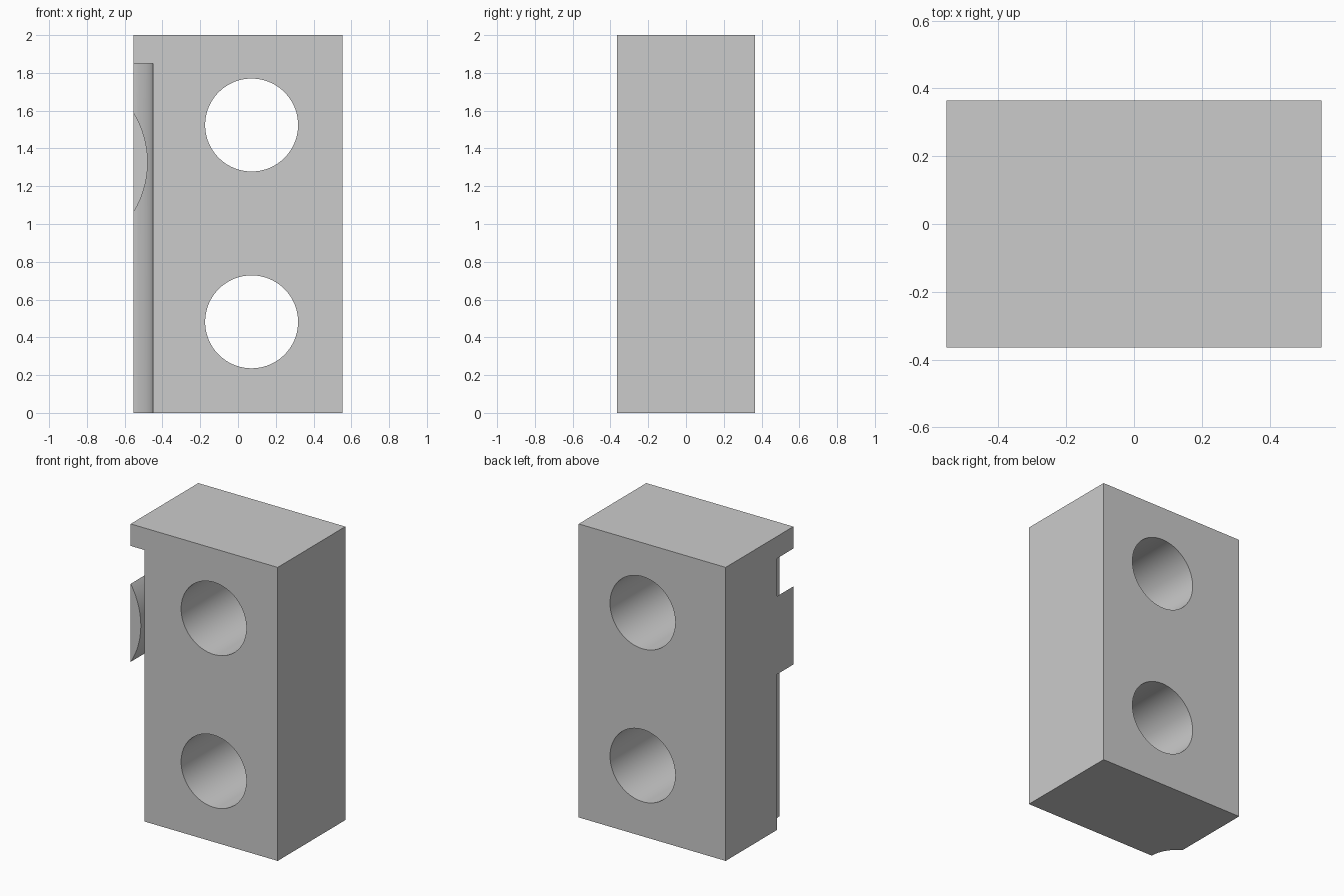
import bpy
import math

if "Cube" in bpy.data.objects:
    bpy.data.objects.remove(bpy.data.objects["Cube"], do_unlink=True)

HALF_W, HALF_D, HEIGHT = 0.554, 0.364, 2.0


def cylinder(name, radius, length, center, along_y=False):
    bpy.ops.mesh.primitive_cylinder_add(
        vertices=98, radius=radius, depth=length, location=center,
        rotation=(math.pi / 2 if along_y else 0, 0, 0))
    obj = bpy.context.object
    obj.name = name
    obj.hide_render = True
    return obj


def cut(target, cutter):
    """Subtract the cutter from the target, then discard the cutter."""
    mod = target.modifiers.new("Cut", 'BOOLEAN')
    mod.operation = 'DIFFERENCE'
    mod.solver = 'EXACT'
    mod.object = cutter
    bpy.ops.object.select_all(action='DESELECT')
    target.select_set(True)
    bpy.context.view_layer.objects.active = target
    bpy.ops.object.modifier_apply(modifier=mod.name)
    bpy.data.objects.remove(cutter, do_unlink=True)


# Plain rectangular block
bpy.ops.mesh.primitive_cube_add(size=1, location=(0, 0, HEIGHT / 2))
block = bpy.context.object
block.name = "drilled_block"
block.scale = (2 * HALF_W, 2 * HALF_D, HEIGHT)
bpy.ops.object.transform_apply(location=True, rotation=True, scale=True)

# Two round holes running front to back
for z in (0.482, 1.524):
    cut(block, cylinder("hole_cutter", 0.246, 2, (0.072, 0, z), along_y=True))

# Scooped corner groove under a top lip, interrupted by a rounded tab
groove_top, groove_bottom = 1.85, -0.2
groove = cylinder("groove_cutter", 0.2, groove_top - groove_bottom,
                  (-0.651, -HALF_D, (groove_top + groove_bottom) / 2))
cut(groove, cylinder("tab_keeper", 0.504, 2, (-0.982, 0, 1.326), along_y=True))
cut(block, groove)

# Single grey material
grey = bpy.data.materials.new("light_grey")
grey.use_nodes = True
color = (0.6, 0.6, 0.6, 1)
grey.diffuse_color = color
grey.node_tree.nodes["Principled BSDF"].inputs["Base Color"].default_value = color
block.data.materials.clear()
block.data.materials.append(grey)
for poly in block.data.polygons:
    poly.material_index = 0

block.select_set(True)
bpy.context.view_layer.objects.active = block
bpy.ops.object.shade_smooth_by_angle(angle=math.radians(25))
